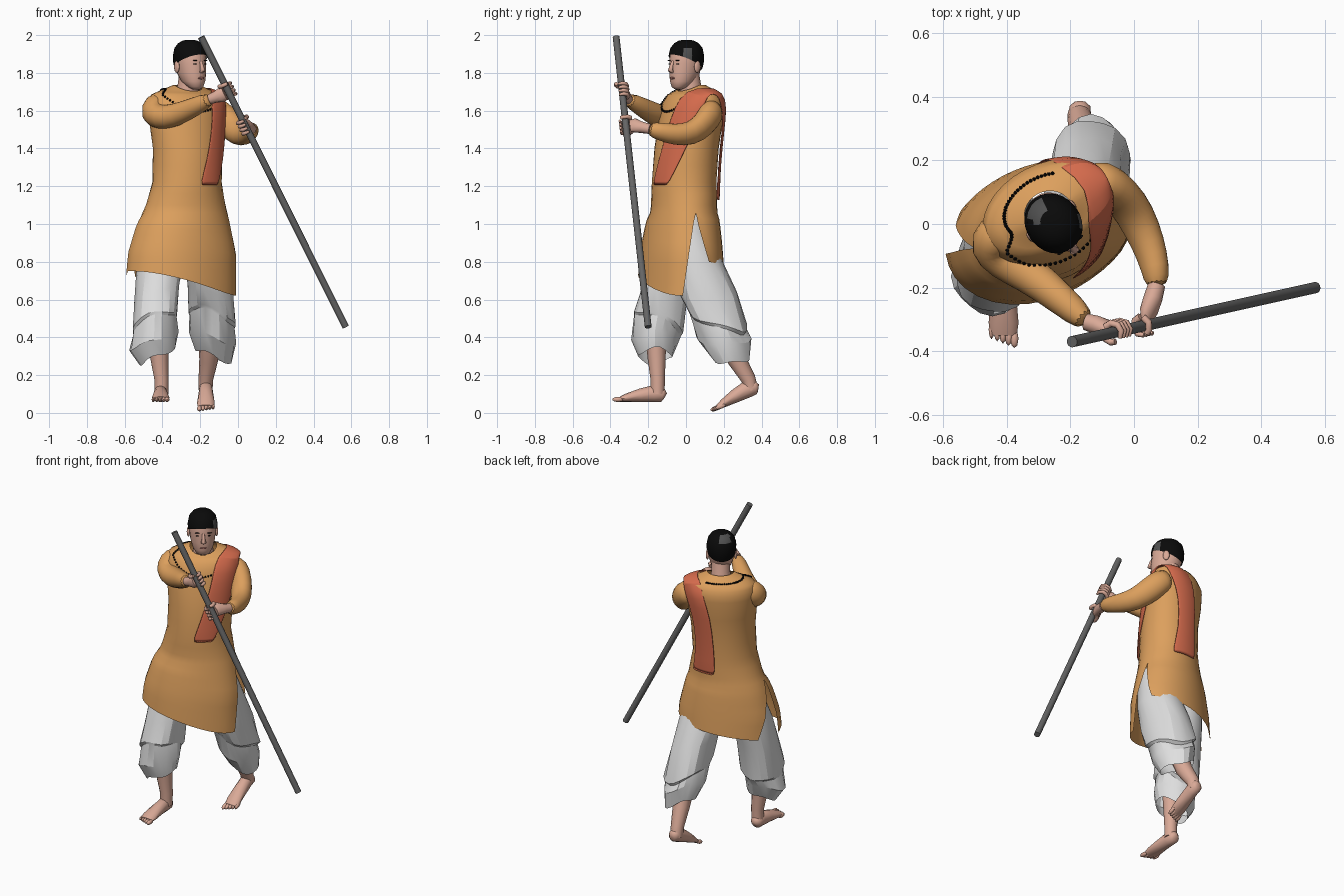
import bpy, bmesh, math
from mathutils import Vector as V, Matrix as M

if "Cube" in bpy.data.objects:
    bpy.data.objects.remove(bpy.data.objects["Cube"])

def material(name, r, g, b):
    m = bpy.data.materials.new(name)
    m.diffuse_color = (r, g, b, 1)
    m.use_nodes = True
    m.node_tree.nodes["Principled BSDF"].inputs["Base Color"].default_value = m.diffuse_color
    return m

ORANGE = material("orange cloth", .72, .35, .11)
RED = material("red cloth", .68, .15, .075)
WHITE = material("white cloth", .74, .74, .74)
SKIN = material("skin", .70, .40, .31)
LIP = material("lip", .45, .18, .15)
BLACK = material("black hair", .003, .003, .003)
GREY = material("grey hair", .08, .08, .08)
POLE = material("dark grey staff", .13, .13, .13)

def finish(name, bm, mat, angle=40, sub=0, thick=0):
    bmesh.ops.remove_doubles(bm, verts=bm.verts, dist=1e-5)
    bmesh.ops.recalc_face_normals(bm, faces=bm.faces)
    me = bpy.data.meshes.new(name)
    bm.to_mesh(me)
    bm.free()
    ob = bpy.data.objects.new(name, me)
    bpy.context.collection.objects.link(ob)
    me.materials.append(mat)
    bpy.ops.object.select_all(action='DESELECT')
    ob.select_set(True)
    bpy.context.view_layer.objects.active = ob
    bpy.ops.object.shade_smooth_by_angle(angle=math.radians(angle))
    if thick:
        s = ob.modifiers.new("thickness", 'SOLIDIFY')
        s.thickness, s.offset = thick, 0
    if sub:
        s = ob.modifiers.new("smooth", 'SUBSURF')
        s.levels = s.render_levels = sub
    return ob

def grid(bm, rows, closed=False, caps=False):
    vs = [[bm.verts.new(p) for p in r] for r in rows]
    n = len(rows[0])
    for a, b in zip(vs, vs[1:]):
        for i in range(n if closed else n - 1):
            j = (i + 1) % n
            bm.faces.new((a[i], a[j], b[j], b[i]))
    if caps:
        bm.faces.new(vs[0])
        bm.faces.new(vs[-1])

def tube(bm, pts, radii, sides=12, up=(0, 0, 1)):
    pts, up, rows = [V(p) for p in pts], V(up), []
    for i, p in enumerate(pts):
        t = (pts[min(i + 1, len(pts) - 1)] - pts[max(i - 1, 0)]).normalized()
        up = (up - t * t.dot(up)).normalized()
        side = t.cross(up)
        r = radii[i] if isinstance(radii[i], tuple) else (radii[i], radii[i])
        rows.append([p + side * r[0] * math.cos(k * math.tau / sides) + up * r[1] * math.sin(k * math.tau / sides)
                     for k in range(sides)])
    grid(bm, rows, True, True)

def ball(bm, pos, size, m=M(), seg=12):
    bmesh.ops.create_uvsphere(bm, u_segments=seg, v_segments=8, radius=1,
                              matrix=m @ M.Translation(pos) @ M.Diagonal((*size, 1)))

def tube_part(name, pts, radii, mat, **k):
    bm = bmesh.new()
    tube(bm, pts, radii, up=k.pop("up", (0, 0, 1)), sides=k.pop("sides", 12))
    return finish(name, bm, mat, **k)

# Body cross-sections: z, centre x, centre y, half width, half depth, yaw
BODY = [(.6, -.295, -.02, .29, .195, 10), (.85, -.29, -.02, .282, .188, 12), (1.0, -.287, -.015, .248, .178, 14),
        (1.1, -.277, -.01, .215, .17, 18), (1.22, -.27, -.01, .187, .168, 25), (1.4, -.267, .003, .189, .164, 29),
        (1.55, -.275, .025, .206, .158, 29), (1.64, -.275, .04, .214, .148, 28), (1.685, -.275, .047, .2, .123, 28),
        (1.715, -.272, .04, .13, .09, 30), (1.735, -.268, .03, .078, .073, 30)]

def surf(deg, z, off=0.0):
    for lo, hi in zip(BODY, BODY[1:]):
        if z <= hi[0]:
            break
    f = max(0, min(1, (z - lo[0]) / (hi[0] - lo[0])))
    _, cx, cy, a, b, yaw = [p + (q - p) * f for p, q in zip(lo, hi)]
    t = math.radians(deg)
    p = V(((a + off) * math.cos(t), (b + off) * math.sin(t), 0))
    return M.Rotation(math.radians(yaw), 3, 'Z') @ p + V((cx, cy, z))

# Tunic: closed torso plus front and back skirt panels with side slits
bm = bmesh.new()
rows = []
for z in [1.06, 1.1, 1.16, 1.22, 1.31, 1.4, 1.48, 1.55, 1.6, 1.64, 1.665, 1.685, 1.702, 1.715, 1.735]:
    ring = [surf(-180 + i * 11.25, z) for i in range(32)]
    if z > 1.7:
        for i, p in enumerate(ring):
            p.z -= (z - 1.69) * .7 * max(0, math.sin(i * math.tau / 32))
    rows.append(ring)
grid(bm, rows, True)

def skirt(start, end, hem, knee, push):
    rows = []
    for k in range(9):
        f = k / 8
        a0, a1 = [p + (q - p) * f for p, q in zip(start, end)]
        row = []
        for i in range(17):
            a = a0 + (a1 - a0) * i / 16
            bulge = push * math.sqrt(f) * max(0, math.cos(math.radians(a - knee))) ** 2  # cloth pushed out by the leg
            row.append(surf(a, 1.06 + (hem(i / 16) - 1.06) * f, bulge))
        rows.append(row)
    grid(bm, rows)

skirt((-180, 0), (-176, -14), lambda t: .685 + .065 * math.cos(math.pi * max(0, t * 1.2 - .2)) - .02 * (t == 0), -132, .045)
skirt((0, 180), (24, 145), lambda t: .80 - .08 * t, 50, .03)
finish("tunic", bm, ORANGE, angle=50)

# Sleeves
tube_part("right_sleeve", [(-.39, -.005, 1.645), (-.44, -.035, 1.628), (-.455, -.065, 1.585), (-.41, -.112, 1.56),
          (-.33, -.155, 1.575), (-.23, -.235, 1.62), (-.14, -.315, 1.665)],
          [.05, .074, .076, .07, .064, .052, .04], ORANGE, sub=1, angle=60)
tube_part("left_sleeve", [(-.14, .13, 1.60), (-.10, .14, 1.595), (-.045, .10, 1.53), (.005, .03, 1.475),
          (.045, -.06, 1.472), (.068, -.14, 1.49), (.072, -.2, 1.505)],
          [(.06, .065), (.07, .077), (.062, .078), (.062, .07), (.054, .06), (.045, .05), .038], ORANGE, sub=1, angle=60)

# Sash over the left shoulder: inner and outer edges on the body surface
inner = [(-92, 1.2), (-82, 1.35), (-74, 1.5), (-70, 1.62), (-60, 1.70), (0, 1.712), (55, 1.70), (68, 1.62),
         (76, 1.5), (80, 1.3), (88, 1.12)]
outer = [(-55, 1.2), (-38, 1.35), (-25, 1.5), (-18, 1.6), (-14, 1.665), (0, 1.68), (14, 1.66), (25, 1.6),
         (38, 1.5), (45, 1.3), (40, 1.12)]
rows = []
for a, b in zip(inner, outer):
    row = []
    for i in range(7):
        f = i / 6
        p = surf(a[0] + (b[0] - a[0]) * f, a[1] + (b[1] - a[1]) * f, .013)
        row.append(p + V((0, 0, .012 if a[1] > 1.69 else 0)))
    rows.append(row)
bm = bmesh.new()
grid(bm, rows)
finish("sash", bm, RED, thick=.006, sub=1)

# Bead necklace, passing under the sash
bm = bmesh.new()
for i in range(80):
    if 14 <= i <= 66:
        s = math.sin(i * math.tau / 80)
        z = 1.715 - (.12 * (-s) ** 2 if s < 0 else .012 * s)
        bmesh.ops.create_icosphere(bm, subdivisions=1, radius=.0065, matrix=M.Translation(surf(i * 4.5, z, .003)))
finish("necklace", bm, BLACK)

# Draped trousers: z, centre x, centre y, half width, half depth
LEFT = [(1.05, -.18, 0, .10, .11), (.95, -.175, .01, .115, .125), (.8, -.16, .05, .13, .145), (.64, -.145, .115, .125, .16),
        (.5, -.137, .17, .13, .16), (.485, -.138, .17, .118, .148), (.4, -.135, .2, .12, .14), (.3, -.13, .235, .095, .1)]
RIGHT = [(1.05, -.37, -.02, .09, .11), (.95, -.38, -.025, .12, .125), (.8, -.41, -.07, .125, .13), (.64, -.43, -.115, .122, .13),
         (.48, -.44, -.145, .122, .135), (.465, -.44, -.15, .113, .123), (.38, -.445, -.165, .125, .12), (.3, -.425, -.165, .092, .09)]
for name, table, sx in (("left_trouser", LEFT, 1), ("right_trouser", RIGHT, -1)):
    bm, rows = bmesh.new(), []
    for k, (z, cx, cy, rx, ry) in enumerate(table):
        ring = []
        for i in range(20):
            t = i * math.tau / 20
            w = 1 + (.045 * math.sin(4 * t + k * 1.3) if k > 2 else 0)
            drop = -.04 * sx * math.cos(t) * (k > 2) + .012 * math.sin(3 * t + 1) * (k > 3)
            drop -= .05 * math.sin(t) * (k in (4, 5))
            ring.append((cx + rx * w * math.cos(t), cy + ry * w * math.sin(t), z + drop))
        rows.append(ring)
    grid(bm, rows, True)
    finish(name, bm, WHITE, angle=22)

# Shins and feet
tube_part("right_shin", [(-.42, -.16, .42), (-.415, -.155, .28), (-.405, -.15, .18), (-.405, -.15, .1)],
          [.056, .047, .038, .037], SKIN, up=(0, 1, 0), angle=60)
tube_part("left_shin", [(-.15, .22, .42), (-.155, .27, .28), (-.17, .33, .18), (-.172, .345, .12)],
          [.06, .05, .039, .037], SKIN, up=(0, 1, 0), angle=60)
for name, pos, pitch, s in (("right_foot", (-.41, -.11, .057), 0, 1), ("left_foot", (-.17, .395, .105), 22, -1)):
    m = M.Translation(pos) @ M.Rotation(math.radians(pitch), 4, 'X')
    bm = bmesh.new()
    tube(bm, [(0, 0, .03), (0, -.012, .037), (0, -.06, .045), (0, -.13, .036), (0, -.2, .024), (0, -.238, .016)],
         [(.018, .018), (.033, .036), (.036, .045), (.041, .036), (.047, .023), (.042, .014)])
    bmesh.ops.transform(bm, matrix=m, verts=bm.verts)
    for i in range(5):
        ball(bm, (s * (.034 - i * .018), -.25 + i * .007, .014), (.013 - i * .001, .03, .013), m, 8)
    finish(name, bm, SKIN, angle=60)

# Staff
top, bottom = V((-.195, -.37, 1.99)), V((.57, -.20, .455))
tube_part("staff", [top, bottom], [.018, .018], POLE, up=(0, 1, 0), sides=16)

# Hands with fingers wrapped round the staff
d = (bottom - top).normalized()
for name, wrist, z, sgn in (("right_hand", V((-.15, -.308, 1.66)), 1.70, 1), ("left_hand", V((.072, -.19, 1.503)), 1.515, -1)):
    g = top + d * ((z - top.z) / d.z)
    u = wrist - g
    u = (u - d * d.dot(u)).normalized()
    v = d.cross(u) * sgn
    bm = bmesh.new()
    palm = g + u * .035
    tube(bm, [wrist, wrist.lerp(palm, .45), palm + u * .01, palm - u * .012],
         [(.027, .027), (.03, .03), (.026, .04), (.018, .036)], up=d)
    for j in range(5):
        off = (-.036 + j * .021) if j < 4 else -.045
        arc = [math.radians(a) * (1 if j < 4 else -1) for a in ((20, 65, 110, 155, 200) if j < 4 else (10, 55, 100, 130))]
        tube(bm, [g + d * off + (u * math.cos(a) + v * math.sin(a)) * .03 for a in arc],
             [.012, .0115, .011, .01, .007][:len(arc)], 8, up=d)
    finish(name, bm, SKIN, angle=60)

# Neck and head, modelled facing -y and then turned
tube_part("neck", [(-.268, .03, 1.66), (-.265, .025, 1.73), (-.255, .012, 1.82)], [.07, .055, .053], SKIN,
          up=(0, 1, 0), sides=16, angle=60)
HEAD = [(1.713, -.05, .02, .018), (1.725, -.046, .04, .04), (1.755, -.025, .06, .068), (1.8, -.01, .072, .086),
        (1.85, 0, .078, .092), (1.89, .002, .08, .092), (1.925, .003, .072, .082), (1.95, .003, .054, .06),
        (1.963, .003, .033, .036), (1.968, .003, .012, .014)]
turn = M.Translation((-.252, .0, 0)) @ M.Rotation(math.radians(38), 4, 'Z')

def skull(grow):
    bm = bmesh.new()
    grid(bm, [[((rx + grow) * math.cos(i * math.tau / 24), cy + (ry + grow) * math.sin(i * math.tau / 24),
                z + grow * (z > 1.92)) for i in range(24)] for z, cy, rx, ry in HEAD], True, True)
    return bm

bm = skull(0)
tube(bm, [(0, -.087, 1.862), (0, -.099, 1.835), (0, -.105, 1.812), (0, -.09, 1.802)],
     [(.008, .008), (.01, .01), (.016, .012), (.012, .006)], 8, up=(0, -1, 0))
for s in (-1, 1):
    ball(bm, (s * .082, .012, 1.832), (.01, .02, .032))
bmesh.ops.transform(bm, matrix=turn, verts=bm.verts)
finish("head", bm, SKIN, angle=60)

# Hair cap cut along a sloping hairline, with greying patches
bm = skull(.007)
bmesh.ops.bisect_plane(bm, geom=bm.verts[:] + bm.edges[:] + bm.faces[:], plane_co=(0, 0, 1.855),
                       plane_no=(0, .45, 1), clear_inner=True)
for f in bm.faces:
    c = f.calc_center_median()
    temple = c.x > .05 and -.06 < c.y < -.01 and 1.88 < c.z < 1.93
    crown = -.05 < c.x < .01 and c.y > .035 and c.z > 1.92
    f.material_index = int(temple or crown)
bmesh.ops.transform(bm, matrix=turn, verts=bm.verts)
finish("hair", bm, BLACK).data.materials.append(GREY)

# Eyes, brows and lips
bm = bmesh.new()
for s in (-1, 1):
    ball(bm, (s * .033, -.082, 1.847), (.010, .005, .004), turn)
    ball(bm, (s * .034, -.084, 1.866), (.017, .005, .0025), turn)
finish("eyes_and_brows", bm, BLACK)
bm = bmesh.new()
ball(bm, (0, -.092, 1.772), (.02, .008, .006), turn)
finish("lips", bm, LIP)
